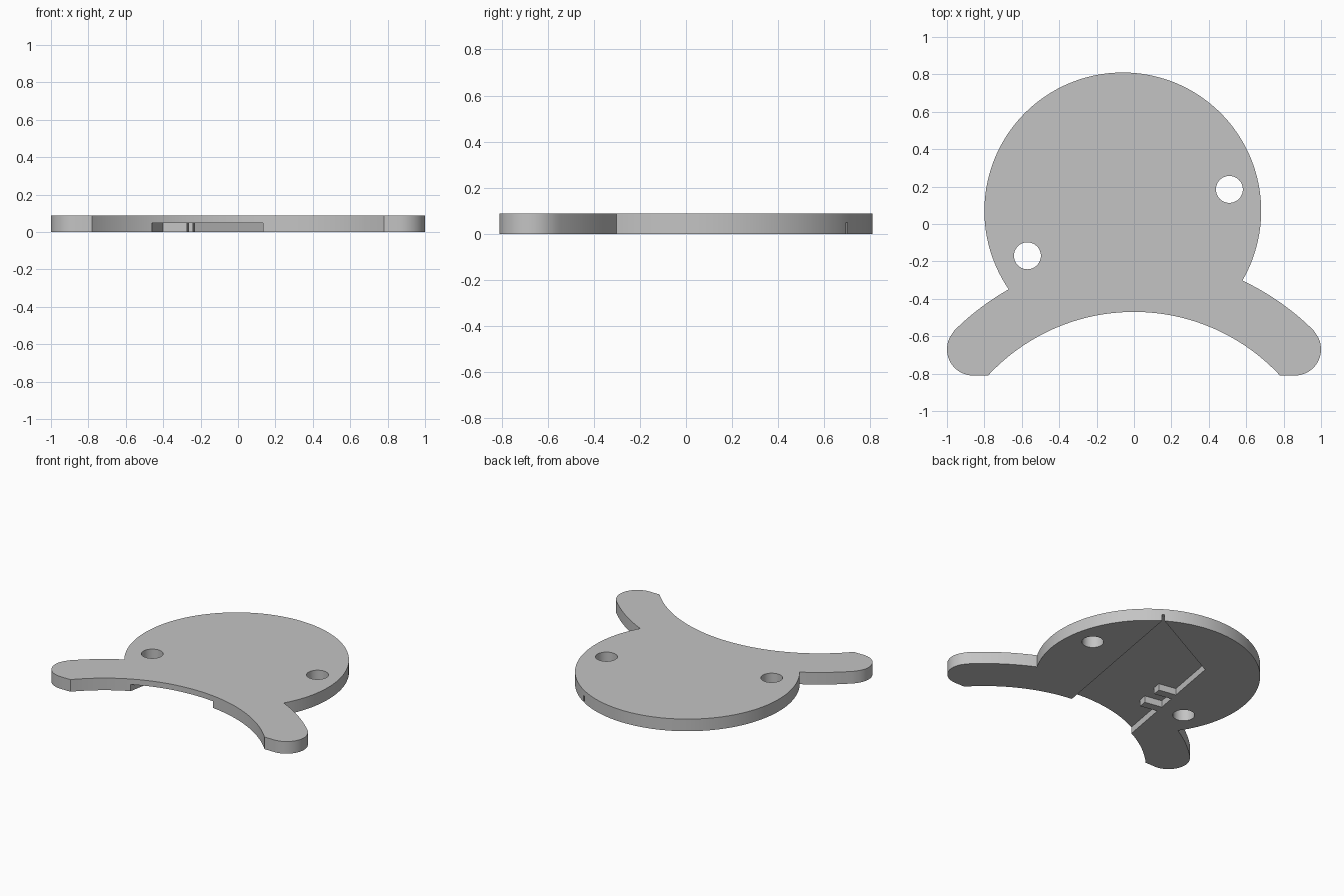
import bpy
import bmesh
from math import atan2, cos, sin, pi
from mathutils import Vector

if "Cube" in bpy.data.objects:
    bpy.data.objects.remove(bpy.data.objects["Cube"])

THICK = 0.088
POCKET = 0.048
DISC = Vector((-0.06, 0.07))      # round body
DISC_R = 0.74
ARCH = Vector((0, -1.535))        # shared centre of both leg arcs
INNER_R, OUTER_R = 1.065, 1.362
FOOT = Vector((0.86, -0.67))      # rounded leg end
FOOT_R = 0.14

grey = bpy.data.materials.new("plain_grey")
grey.use_nodes = True
grey.diffuse_color = (0.55, 0.55, 0.55, 1)
grey.node_tree.nodes["Principled BSDF"].inputs["Base Color"].default_value = grey.diffuse_color


def arc(c, r, a0, a1, n):
    return [c + r * Vector((cos(a0 + (a1 - a0) * i / n), sin(a0 + (a1 - a0) * i / n)))
            for i in range(n + 1)]


def angle(c, p):
    return atan2(p[1] - c.y, p[0] - c.x)


def prism(name, outline, z0, z1):
    """Extrude a flat outline between two heights."""
    bm = bmesh.new()
    face = bm.faces.new([bm.verts.new((p[0], p[1], z0)) for p in outline])
    top = bmesh.ops.extrude_face_region(bm, geom=[face])["geom"]
    bmesh.ops.translate(bm, vec=(0, 0, z1 - z0),
                        verts=[v for v in top if isinstance(v, bmesh.types.BMVert)])
    bmesh.ops.recalc_face_normals(bm, faces=bm.faces)
    mesh = bpy.data.meshes.new(name)
    bm.to_mesh(mesh)
    bm.free()
    mesh.materials.append(grey)
    obj = bpy.data.objects.new(name, mesh)
    bpy.context.collection.objects.link(obj)
    return obj


def circle_meet(side):
    """Point where the round body crosses the outer leg arc."""
    d = ARCH - DISC
    a = (DISC_R ** 2 - OUTER_R ** 2 + d.length ** 2) / (2 * d.length)
    h = (DISC_R ** 2 - a * a) ** 0.5
    e = d.normalized()
    return DISC + a * e + side * h * Vector((-e.y, e.x))


# Plate outline: body arc, then each leg, then the arch between the legs
right, left = sorted((circle_meet(1), circle_meet(-1)), key=lambda p: -p.x)


def leg(meet):
    """Outline of the +x leg, from the body to the flat of the foot."""
    tip = angle(ARCH, FOOT)
    return (arc(ARCH, OUTER_R, angle(ARCH, meet), tip, 16)[1:]
            + arc(FOOT, FOOT_R, tip, -pi / 2, 20)[1:])


def mirrored(points):
    return [Vector((-p.x, p.y)) for p in points]


foot_y = FOOT.y - FOOT_R
heel = Vector(((INNER_R ** 2 - (foot_y - ARCH.y) ** 2) ** 0.5, foot_y))
a_heel = angle(ARCH, heel)
outline = arc(DISC, DISC_R, angle(DISC, left) + 2 * pi, angle(DISC, right), 128)
outline += leg(right)
outline += arc(ARCH, INNER_R, a_heel, pi - a_heel, 64)
outline += mirrored(leg(Vector((-left.x, left.y))))[::-1]
plate = prism("plate", outline, 0, THICK)

# Tilted pocket under the plate, open at the arch, with two tabs on one wall
along = Vector((sin(pi / 18), cos(pi / 18)))
across = Vector((along.y, -along.x))
start = Vector((-0.46, -0.574))


def on_wall(dist, out=0):
    return start + along * dist + across * out


pocket = [on_wall(-0.3)]
for d in (0.34, 0.525):
    pocket += [on_wall(d), on_wall(d, 0.13), on_wall(d + 0.06, 0.13), on_wall(d + 0.06)]
pocket += [on_wall(0.97), Vector((0.342, 0.71)), Vector((0.085, -0.75))]

cutters = [prism("pocket_cutter", pocket, -0.1, POCKET)]
for c in ((0.51, 0.185), (-0.57, -0.17)):
    cutters.append(prism("hole_cutter", arc(Vector(c), 0.072, 0, 2 * pi, 48)[:-1], -0.2, 0.3))

# Cut the pocket and the two through holes
bpy.context.view_layer.objects.active = plate
for cutter in cutters:
    cutter.hide_render = True
    mod = plate.modifiers.new("cut", 'BOOLEAN')
    mod.operation = 'DIFFERENCE'
    mod.solver = 'EXACT'
    mod.object = cutter
    bpy.ops.object.modifier_apply(modifier=mod.name)
    bpy.data.objects.remove(cutter)

bpy.ops.object.select_all(action='DESELECT')
plate.select_set(True)
bpy.ops.object.shade_smooth_by_angle()
